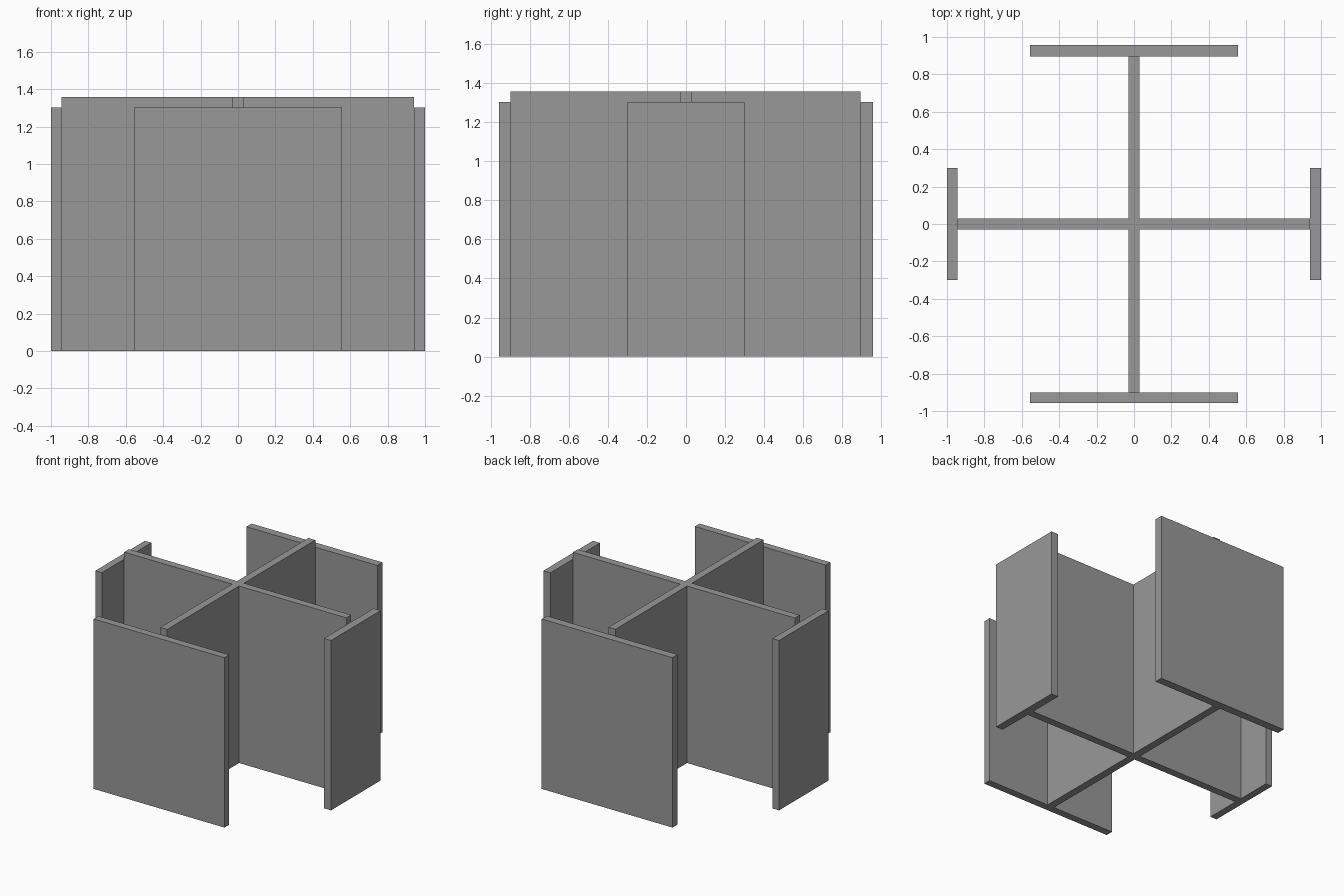
import bpy, bmesh

if "Cube" in bpy.data.objects:
    bpy.data.objects.remove(bpy.data.objects["Cube"])

# Dark grey for every part
grey = bpy.data.materials.new("dark_grey")
grey.diffuse_color = (0.315, 0.315, 0.315, 1)
grey.use_nodes = True
grey.node_tree.nodes["Principled BSDF"].inputs["Base Color"].default_value = grey.diffuse_color


def extrude_profile(name, points, height):
    """Extrude a flat outline in xy from z = 0 up to the given height."""
    bm = bmesh.new()
    base = bm.faces.new([bm.verts.new((x, y, 0)) for x, y in points])
    top = bmesh.ops.extrude_face_region(bm, geom=[base], use_keep_orig=True)
    verts = [v for v in top["geom"] if isinstance(v, bmesh.types.BMVert)]
    bmesh.ops.translate(bm, verts=verts, vec=(0, 0, height))
    bmesh.ops.recalc_face_normals(bm, faces=bm.faces)
    mesh = bpy.data.meshes.new(name)
    bm.to_mesh(mesh)
    bm.free()
    mesh.materials.append(grey)
    obj = bpy.data.objects.new(name, mesh)
    bpy.context.collection.objects.link(obj)
    return obj


def plate(name, x0, x1, y0, y1, height):
    return extrude_profile(name, [(x0, y0), (x1, y0), (x1, y1), (x0, y1)], height)


WEB_TOP, FLANGE_TOP = 1.357, 1.303
T = 0.029                        # half thickness of the webs
LEFT, RIGHT = -0.945, 0.94       # web ends along x
FRONT, BACK = -0.90, 0.895       # web ends along y

# Crossed webs as one plus-shaped extrusion
extrude_profile("cross_web", [
    (T, FRONT), (T, -T), (RIGHT, -T), (RIGHT, T), (T, T), (T, BACK),
    (-T, BACK), (-T, T), (LEFT, T), (LEFT, -T), (-T, -T), (-T, FRONT),
], WEB_TOP)

# Narrow flanges on the x ends, wide flanges on the y ends
plate("left_flange", -1.0, LEFT, -0.30, 0.30, FLANGE_TOP)
plate("right_flange", RIGHT, 1.0, -0.30, 0.30, FLANGE_TOP)
plate("front_flange", -0.555, 0.555, -0.957, FRONT, FLANGE_TOP)
plate("back_flange", -0.555, 0.555, BACK, 0.957, FLANGE_TOP)
